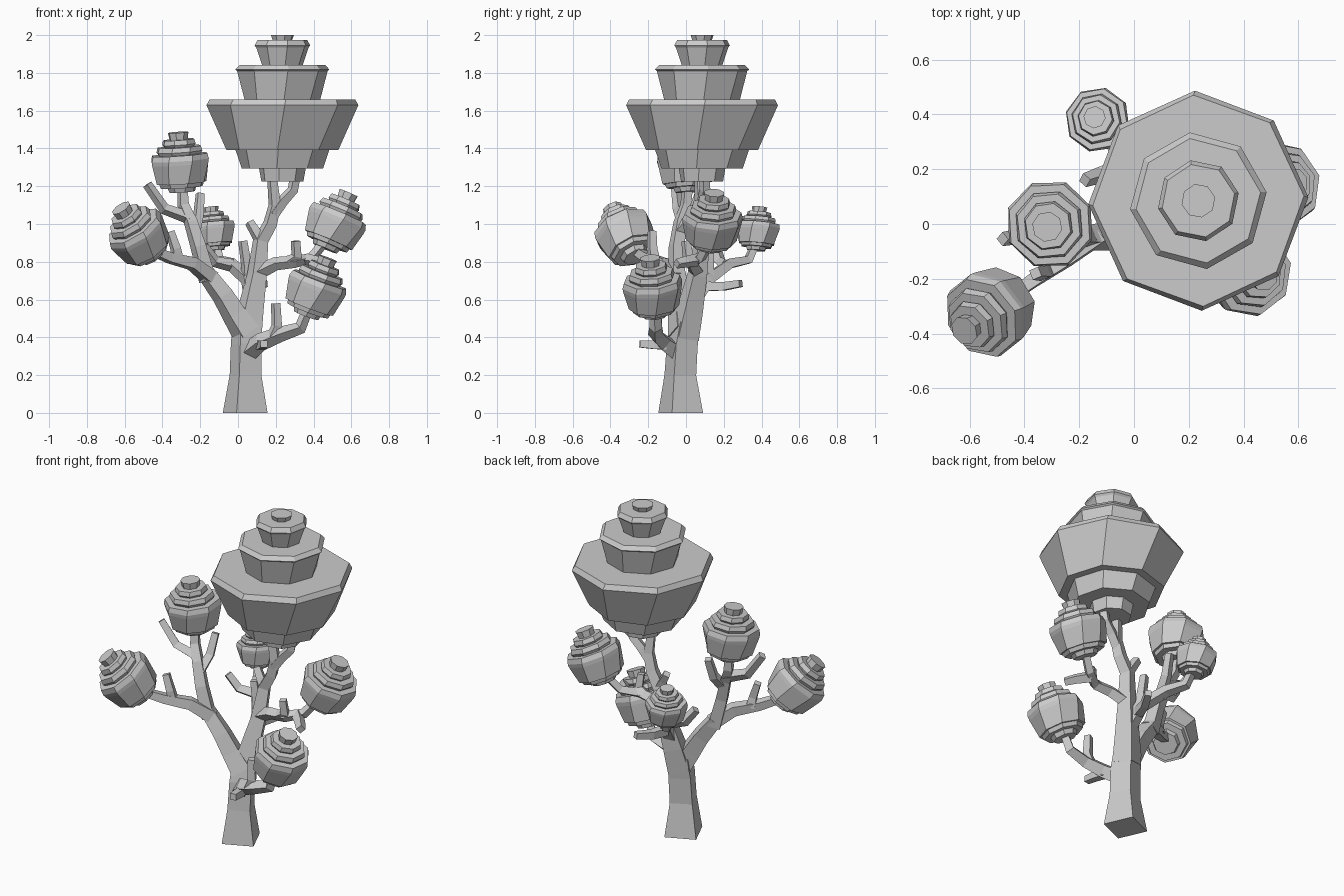
import bpy, bmesh, math
from mathutils import Vector

cube = bpy.data.objects.get("Cube")
if cube:
    bpy.data.objects.remove(cube, do_unlink=True)

grey = bpy.data.materials.new("plain grey")
grey.use_nodes = True
COLOR = (0.6, 0.6, 0.6, 1)
grey.diffuse_color = COLOR
grey.node_tree.nodes["Principled BSDF"].inputs["Base Color"].default_value = COLOR


def build(name, rings):
    """Skin a list of point rings and cap both ends."""
    bm = bmesh.new()
    loops = [[bm.verts.new(p) for p in ring] for ring in rings]
    n = len(loops[0])
    for a, b in zip(loops, loops[1:]):
        for i in range(n):
            j = (i + 1) % n
            bm.faces.new((a[i], a[j], b[j], b[i]))
    bm.faces.new(loops[0][::-1])
    bm.faces.new(loops[-1])
    bmesh.ops.recalc_face_normals(bm, faces=bm.faces)
    mesh = bpy.data.meshes.new(name)
    bm.to_mesh(mesh)
    bm.free()
    mesh.materials.append(grey)
    obj = bpy.data.objects.new(name, mesh)
    bpy.context.collection.objects.link(obj)
    return obj


def limb(name, path, radii):
    """Tapered four-sided tube; radius runs evenly from first to last if two are given."""
    pts = [Vector(p) for p in path]
    last = len(pts) - 1
    if len(radii) == 2:
        radii = [radii[0] + (radii[1] - radii[0]) * i / last for i in range(last + 1)]
    u = Vector((-0.36, -0.93, 0))
    if abs((pts[1] - pts[0]).normalized().dot(u)) > 0.8:
        u = Vector((0.7, 0, 0.7))
    rings = []
    for i, p in enumerate(pts):
        d = (pts[min(i + 1, last)] - pts[max(i - 1, 0)]).normalized()
        if name == "trunk" and i == 0:
            d = Vector((0, 0, 1))
        u = (u - d * u.dot(d)).normalized()
        v = d.cross(u)
        r = radii[i]
        rings.append([p + u * r, p + v * r, p - u * r, p - v * r])
    return build(name, rings)


def foliage(name, base, top, radius, profile, turn):
    """Stepped eight-sided crown along the axis from base to top."""
    base, top = Vector(base), Vector(top)
    axis = top - base
    q = Vector((0, 0, 1)).rotation_difference(axis)
    rings = []
    for r, h in profile:
        twist = math.radians(turn + 22 * (h - 0.56))
        rings.append([base + axis * h + q @ Vector((
            radius * r * math.cos(twist + k * math.pi / 4),
            radius * r * math.sin(twist + k * math.pi / 4), 0)) for k in range(8)])
    return build(name, rings)


# Crown profiles: (radius, height) as fractions
TALL = [(.28, 0), (.31, .09), (.54, .09), (.62, .216), (.74, .216), (1, .522), (.96, .562),
        (.5, .562), (.6, .755), (.625, .765), (.57, .795), (.27, .795), (.35, .915),
        (.373, .93), (.335, .965), (.13, .965), (.155, 1)]
ROUND = [(.42, 0), (.48, .08), (.7, .08), (.75, .15), (.83, .15), (.98, .47), (1, .54),
         (.95, .63), (.72, .63), (.78, .68), (.73, .76), (.5, .76), (.56, .8), (.52, .88),
         (.3, .88), (.34, 1)]

# Foliage
foliage("main_crown", (.235, .085, 1.224), (.235, .085, 2), .402, TALL, 2.6)
for name, base, top, radius, turn in [
    ("front_right_crown", (-.45, -.265, .825), (-.62, -.39, 1.085), .163, 16),
    ("right_crown", (-.295, .01, 1.17), (-.317, -.01, 1.485), .164, 24),
    ("back_crown", (-.12, .37, .86), (-.144, .39, 1.09), .12, 31),
    ("left_crown", (.46, .13, .87), (.585, .15, 1.165), .163, 12),
    ("front_left_crown", (.36, -.165, .515), (.475, -.19, .82), .162, 12),
]:
    foliage(name, base, top, radius, ROUND, turn)

# Trunk and the two main limbs
limb("trunk", [(.038, -.028, 0), (.04, -.03, .2), (.044, -.02, .36), (.045, .0, .48)],
     [.127, .09, .088, .08])
limb("left_limb", [(.045, -.01, .4), (.065, .02, .54), (.1, .06, .73), (.12, .085, .91),
                   (.17, .085, 1), (.195, .08, 1.1), (.18, .07, 1.25)],
     [.085, .075, .056, .044, .04, .036, .028])
limb("left_limb_fork", [(.185, .08, 1.05), (.235, .09, 1.12), (.29, .1, 1.18), (.305, .1, 1.26)],
     [.034, .028])
limb("right_limb", [(.045, -.02, .42), (-.02, -.03, .52), (-.08, -.04, .62), (-.17, -.05, .74)],
     [.08, .068, .06, .05])

# Branches that carry the small crowns
limb("front_right_branch", [(-.14, -.045, .71), (-.24, -.12, .79), (-.36, -.2, .82),
                            (-.48, -.285, .87)], [.05, .028])
limb("right_branch", [(-.16, -.05, .7), (-.21, -.05, .88), (-.25, -.03, 1.01),
                      (-.29, .0, 1.1), (-.295, .01, 1.22)], [.05, .028])
limb("back_branch", [(.075, .03, .58), (.05, .12, .71), (-.04, .23, .79), (-.1, .33, .81),
                     (-.12, .37, .9)], [.045, .025])
limb("left_branch", [(.1, .06, .74), (.2, .03, .79), (.3, .02, .8), (.39, .08, .82),
                     (.47, .13, .92)], [.04, .025])
limb("front_left_branch", [(.04, -.03, .31), (.12, -.12, .375), (.22, -.16, .415),
                           (.33, -.16, .45), (.37, -.165, .55)], [.055, .028])

# Bare twigs
for name, path in [
    ("front_right_twig", [(-.32, -.17, .81), (-.33, -.18, .87), (-.36, -.18, .96)]),
    ("right_side_twig", [(-.25, -.02, 1.03), (-.39, -.04, 1.08), (-.48, -.055, 1.21)]),
    ("right_inner_twig", [(-.23, -.04, .96), (-.21, .03, 1.04), (-.2, .07, 1.16)]),
    ("back_side_twig", [(-.03, .21, .78), (-.12, .18, .8), (-.18, .16, .88)]),
    ("back_upper_twig", [(.05, .12, .7), (.045, .12, .78), (.025, .12, .91)]),
    ("back_lower_twig", [(.06, .11, .67), (.09, .2, .67), (.14, .29, .685)]),
    ("limb_twig", [(.12, .085, .91), (.09, .09, .96), (.06, .1, 1.01)]),
    ("left_upper_twig", [(.27, .02, .8), (.31, .01, .83), (.305, .0, .91)]),
    ("left_front_twig", [(.36, .06, .81), (.42, .0, .8), (.46, -.05, .79)]),
    ("front_left_upper_twig", [(.18, -.15, .4), (.205, -.155, .46), (.2, -.155, .58)]),
    ("front_stub", [(.115, -.11, .36), (.13, -.17, .36), (.137, -.245, .365)]),
]:
    limb(name, path, [.035, .026])
